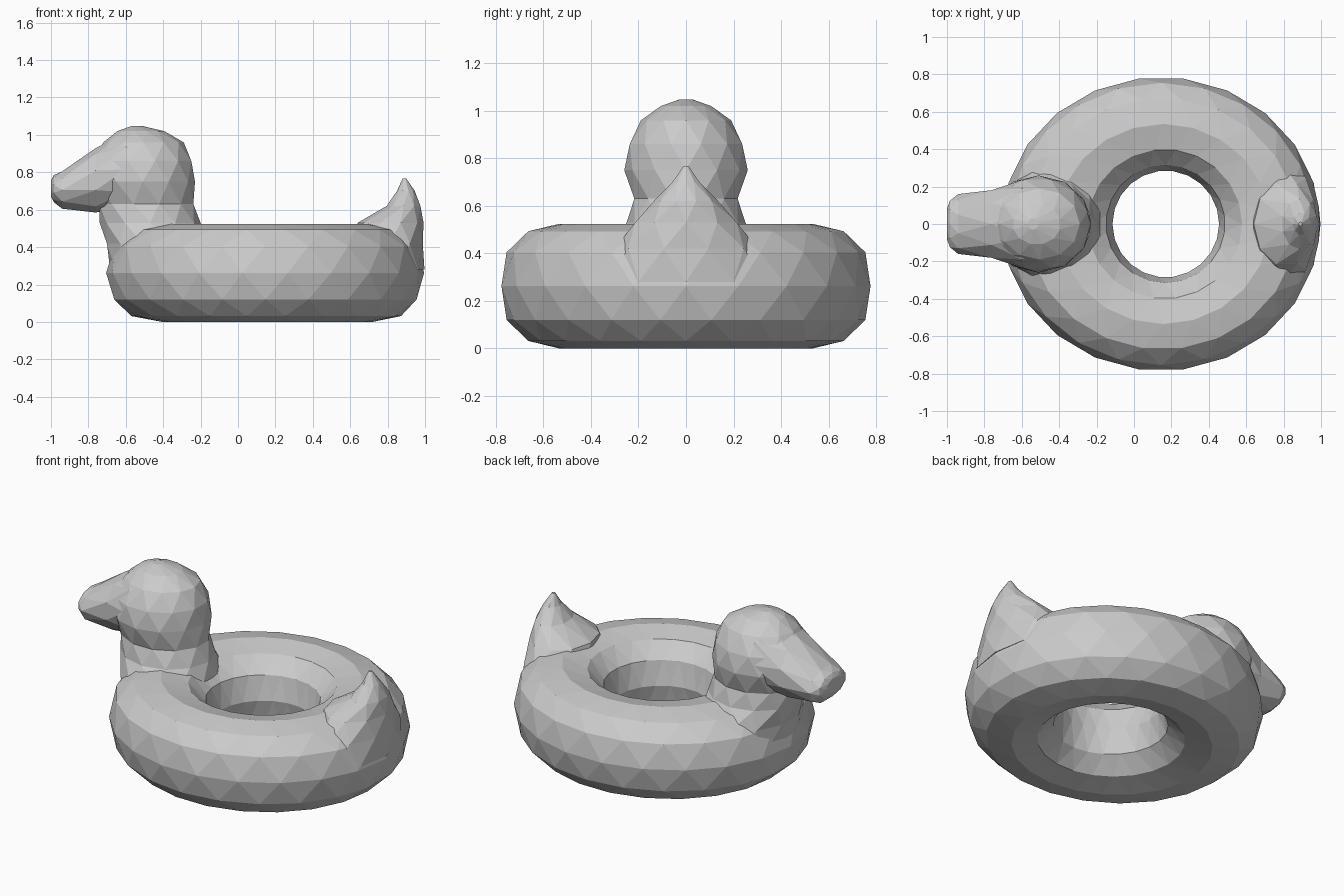
import bpy, bmesh, math

cube = bpy.data.objects.get("Cube")
if cube:
    bpy.data.objects.remove(cube, do_unlink=True)

GREY = (0.6, 0.6, 0.6, 1)
grey = bpy.data.materials.new("plain grey")
grey.use_nodes = True
grey.diffuse_color = GREY
grey.node_tree.nodes["Principled BSDF"].inputs["Base Color"].default_value = GREY


def skin(name, rings, closed=False):
    """Join staggered rings of points with flat triangles."""
    bm = bmesh.new()
    rows = [[bm.verts.new(p) for p in ring] for ring in rings]
    n = len(rows[0])
    count = len(rows) if closed else len(rows) - 1
    for i in range(count):
        a, b = rows[i], rows[(i + 1) % len(rows)]
        for j in range(n):
            k = (j + 1) % n
            if i % 2 == 0:
                bm.faces.new((a[j], a[k], b[j]))
                bm.faces.new((a[k], b[k], b[j]))
            else:
                bm.faces.new((a[j], a[k], b[k]))
                bm.faces.new((a[j], b[k], b[j]))
    if not closed:
        bm.faces.new(rows[0])
        bm.faces.new(rows[-1])
    bmesh.ops.recalc_face_normals(bm, faces=bm.faces)
    mesh = bpy.data.meshes.new(name)
    bm.to_mesh(mesh)
    bm.free()
    mesh.materials.append(grey)
    obj = bpy.data.objects.new(name, mesh)
    bpy.context.collection.objects.link(obj)
    return obj


def loft(name, sections, sides, along_x=False):
    """Sections are (position, low, high, half width in y)."""
    rings = []
    for i, (pos, low, high, half) in enumerate(sections):
        ring = []
        for j in range(sides):
            a = math.tau * (j + 0.5 * (i % 2)) / sides
            c = (low + high) / 2 + (high - low) / 2 * math.cos(a)
            y = half * math.sin(a)
            ring.append((pos, y, c) if along_x else (c, y, pos))
        rings.append(ring)
    return skin(name, rings)


def soft(v):
    return math.copysign(abs(v) ** 0.88, v)


# Inflated ring, with an oval outside and a round hole
SEGMENTS, TUBE = 22, 12
rings = []
for i in range(TUBE):
    t = math.tau * i / TUBE
    blend = (1 + soft(math.cos(t))) / 2
    z = 0.262 + 0.262 * soft(math.sin(t))
    ring = []
    for j in range(SEGMENTS):
        a = math.tau * (j + 0.5 * (i % 2)) / SEGMENTS
        cx = 0.17 - 0.025 * blend
        rx = 0.285 + 0.565 * blend
        ry = 0.285 + 0.5 * blend
        ring.append((cx + rx * math.cos(a), ry * math.sin(a), z))
    rings.append(ring)
skin("swim_ring", rings, closed=True)

# Neck rising into a rounded head
loft("neck_and_head", [
    (0.25, -0.68, -0.16, 0.36),
    (0.42, -0.71, -0.17, 0.32),
    (0.53, -0.74, -0.20, 0.25),
    (0.63, -0.75, -0.23, 0.225),
    (0.75, -0.79, -0.23, 0.26),
    (0.86, -0.79, -0.24, 0.245),
    (0.96, -0.72, -0.29, 0.19),
    (1.02, -0.65, -0.39, 0.11),
    (1.047, -0.57, -0.51, 0.03)], 12)

# Blunt beak tapering forward from the head
loft("beak", [
    (-0.45, 0.64, 1.00, 0.22),
    (-0.60, 0.61, 1.02, 0.235),
    (-0.76, 0.585, 0.93, 0.19),
    (-0.94, 0.60, 0.81, 0.16),
    (-0.985, 0.64, 0.785, 0.13),
    (-1.00, 0.67, 0.76, 0.08)], 10, along_x=True)

# Pointed tail blending out of the ring
loft("tail", [
    (0.28, 0.64, 0.997, 0.34),
    (0.42, 0.62, 0.997, 0.30),
    (0.53, 0.64, 0.992, 0.225),
    (0.62, 0.79, 0.98, 0.135),
    (0.70, 0.85, 0.945, 0.06),
    (0.768, 0.88, 0.90, 0.01)], 10)
